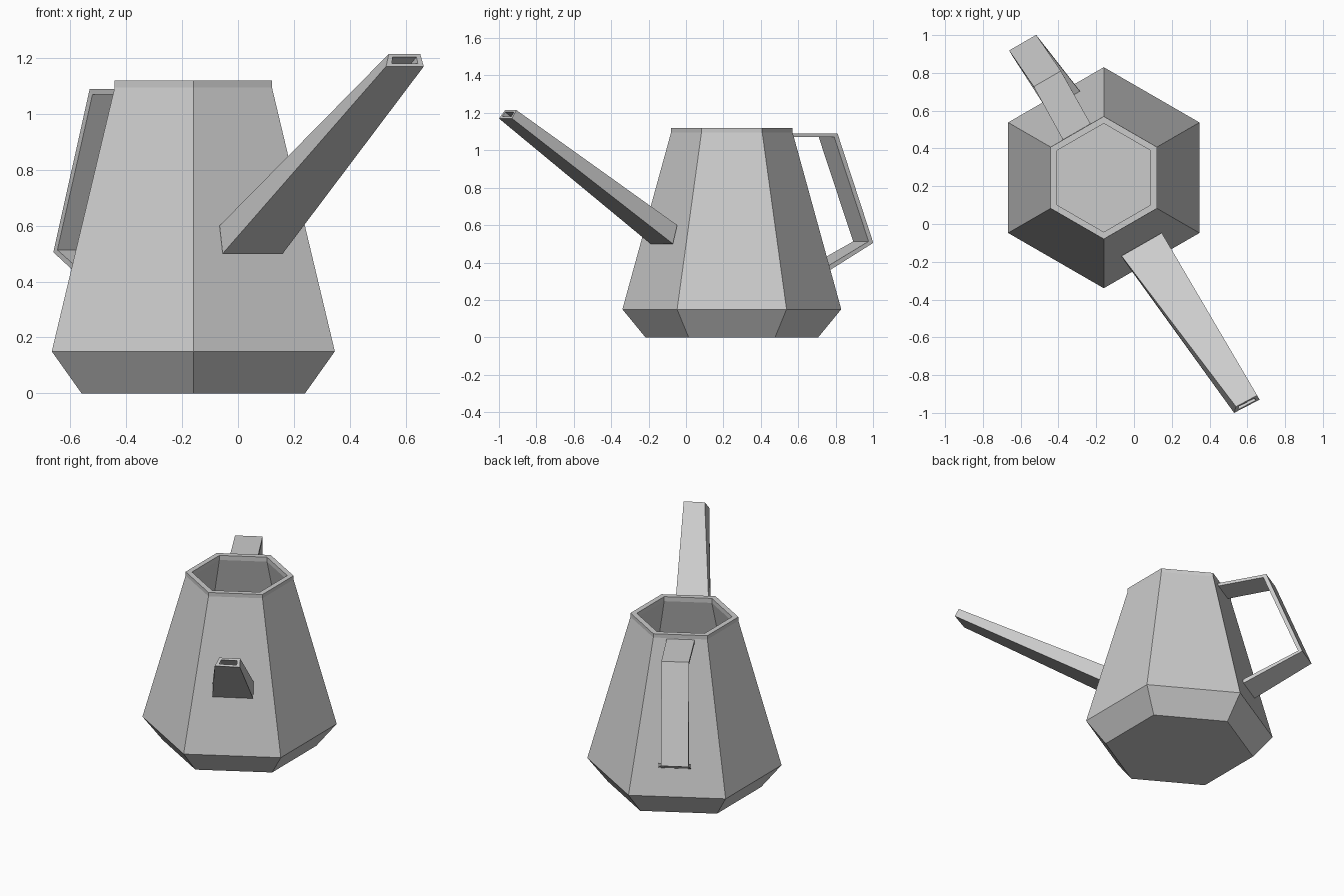
import bpy, bmesh
from math import cos, sin, pi
from mathutils import Vector

if "Cube" in bpy.data.objects:
    bpy.data.objects.remove(bpy.data.objects["Cube"])

CENTRE = Vector((-0.16, 0.245, 0))
OUT = Vector((-0.5, 0.866, 0))      # handle direction
SIDE = Vector((0.866, 0.5, 0))      # across handle and spout


def loft(name, rings, caps=False, closed=False):
    """Skin a list of equal-length point rings into one flat-shaded mesh."""
    bm = bmesh.new()
    vs = [[bm.verts.new(p) for p in r] for r in rings]
    n = len(vs[0])
    pairs = list(zip(vs, vs[1:])) + ([(vs[-1], vs[0])] if closed else [])
    for a, b in pairs:
        for i in range(n):
            j = (i + 1) % n
            bm.faces.new((a[i], a[j], b[j], b[i]))
    if caps:
        bm.faces.new(vs[0][::-1])
        bm.faces.new(vs[-1])
    bmesh.ops.recalc_face_normals(bm, faces=bm.faces)
    me = bpy.data.meshes.new(name)
    bm.to_mesh(me)
    bm.free()
    ob = bpy.data.objects.new(name, me)
    bpy.context.collection.objects.link(ob)
    return ob


def hexagon(r, z):
    return [CENTRE + Vector((r * cos(pi / 2 + k * pi / 3), r * sin(pi / 2 + k * pi / 3), z))
            for k in range(6)]


def inset(q, u, v):
    """Shrink a quad by fraction u across and v up."""
    def at(s, t):
        return q[0].lerp(q[1], s).lerp(q[3].lerp(q[2], s), t)
    return [at(u, v), at(1 - u, v), at(1 - u, 1 - v), at(u, 1 - v)]


# Hollow six-sided can: up the outside, over the rim, down the inside
profile = [(0.462, 0), (0.585, 0.15), (0.325, 1.095), (0.325, 1.12),
           (0.287, 1.12), (0.287, 1.09), (0.546, 0.16), (0.445, 0.035)]
loft("can_body", [hexagon(r, z) for r, z in profile], caps=True)

# Tapered hollow spout, from the body face to the tip
base = [Vector(p) for p in ((-0.055, -0.19, 0.5), (0.16, -0.07, 0.5),
                            (0.147, -0.047, 0.6), (-0.066, -0.169, 0.6))]
tip = [Vector(p) for p in ((0.53, -1.0, 1.17), (0.665, -0.93, 1.17),
                           (0.652, -0.907, 1.215), (0.54, -0.967, 1.215))]
loft("spout", [base, tip, inset(tip, 0.14, 0.25), inset(base, 0.12, 0.2)], closed=True)

# Flat strap handle: (outer r, z), (inner r, z), side range
stations = [((0.275, 1.09), (0.275, 1.07), (-0.087, 0.082)),
            ((0.603, 1.09), (0.583, 1.07), (-0.08, 0.086)),
            ((0.834, 0.505), (0.805, 0.513), (-0.097, 0.068)),
            ((0.464, 0.32), (0.455, 0.345), (-0.08, 0.12))]
rings = []
for o, i, (a, b) in stations:
    rings.append([CENTRE + OUT * r + SIDE * s + Vector((0, 0, z))
                  for (r, z), s in ((o, a), (o, b), (i, b), (i, a))])
loft("handle", rings, caps=True)
